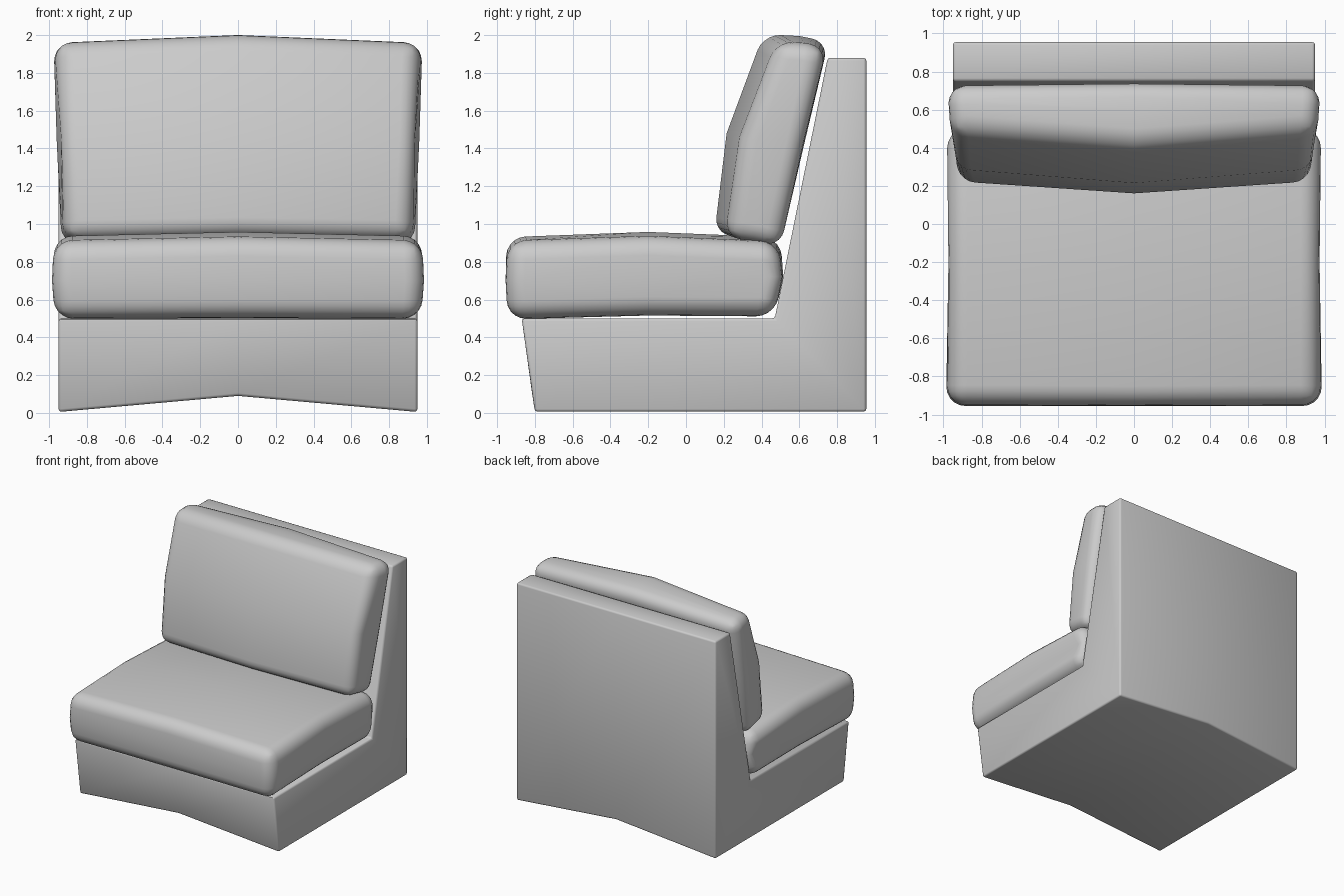
import bpy, bmesh, math

if "Cube" in bpy.data.objects:
    bpy.data.objects.remove(bpy.data.objects["Cube"])


def loft(name, side, middle, bevel, segments, half_angle=40):
    """Skin left side, middle and right side loops of (x, y, z) points, then round the edges."""
    bm = bmesh.new()
    rows = [[bm.verts.new((-x, y, z)) for x, y, z in side],
            [bm.verts.new((0, y, z)) for y, z in middle],
            [bm.verts.new(p) for p in side]]
    n = len(side)
    for a, b in zip(rows, rows[1:]):
        for i in range(n):
            j = (i + 1) % n
            bm.faces.new((a[i], a[j], b[j], b[i]))
    bm.faces.new(rows[0])
    bm.faces.new(rows[2])
    bmesh.ops.recalc_face_normals(bm, faces=bm.faces)
    mesh = bpy.data.meshes.new(name)
    bm.to_mesh(mesh)
    bm.free()
    obj = bpy.data.objects.new(name, mesh)
    bpy.context.collection.objects.link(obj)
    mod = obj.modifiers.new("rounding", 'BEVEL')
    mod.width = bevel
    mod.segments = segments
    mod.limit_method = 'ANGLE'
    mod.angle_limit = math.radians(half_angle)
    bpy.ops.object.select_all(action='DESELECT')
    obj.select_set(True)
    bpy.context.view_layer.objects.active = obj
    bpy.ops.object.modifier_apply(modifier=mod.name)
    return obj


# L-shaped base with raised centre line underneath
upper = [(-0.87, 0.5), (0.47, 0.5), (0.75, 1.88), (0.955, 1.88)]
base = loft("base",
            [(0.95, y, z) for y, z in upper + [(0.955, 0.005), (-0.80, 0.005)]],
            upper + [(0.955, 0.09), (-0.813, 0.09)], 0.015, 2)
bpy.ops.object.shade_smooth_by_angle(angle=math.radians(50))

# Seat cushion: loops run bottom, back, top, front
seat = loft("seat_cushion",
            [(0.97, -0.945, 0.495), (0.97, -0.2, 0.515), (0.97, 0.47, 0.51),
             (0.985, 0.51, 0.72), (0.975, 0.49, 0.905), (0.975, -0.2, 0.935),
             (0.975, -0.945, 0.91), (0.985, -0.955, 0.7)],
            [(-0.945, 0.5), (-0.2, 0.52), (0.47, 0.515), (0.515, 0.72),
             (0.5, 0.93), (-0.2, 0.958), (-0.95, 0.93), (-0.955, 0.7)],
            0.1, 5)
bpy.ops.object.shade_smooth_by_angle(angle=math.radians(60))

# Leaning back cushion: loops run bottom, back, top, front
back = loft("back_cushion",
            [(0.92, 0.21, 0.93), (0.93, 0.36, 0.905), (0.94, 0.5, 0.875),
             (0.965, 0.62, 1.42), (0.975, 0.745, 1.935), (0.975, 0.63, 1.955),
             (0.96, 0.485, 1.965), (0.945, 0.29, 1.46)],
            [(0.15, 0.945), (0.33, 0.93), (0.5, 0.89),
             (0.625, 1.42), (0.755, 1.965), (0.6, 1.995),
             (0.41, 2.005), (0.215, 1.48)],
            0.09, 5)
bpy.ops.object.shade_smooth_by_angle(angle=math.radians(60))
